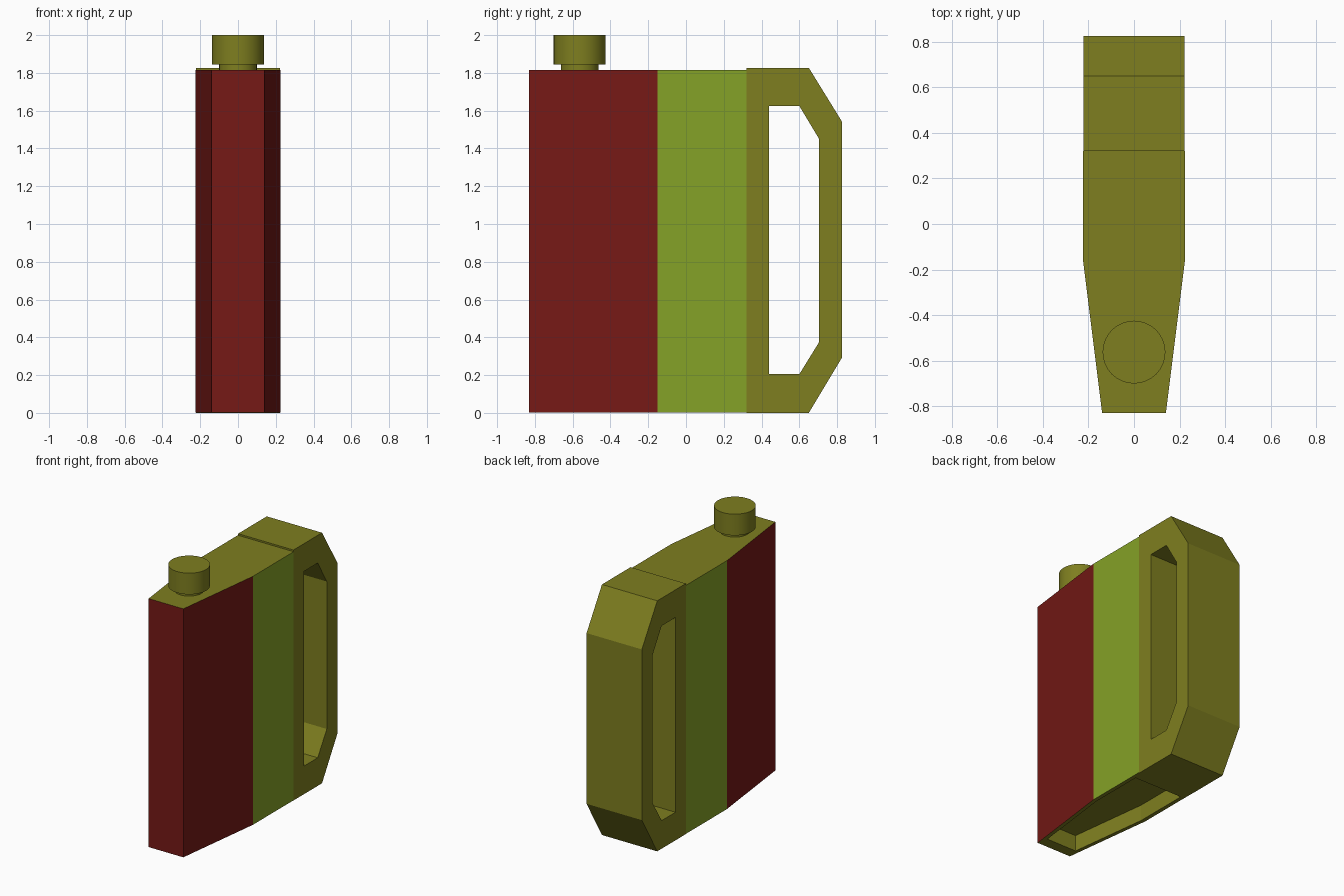
import bpy, bmesh, math

if "Cube" in bpy.data.objects:
    bpy.data.objects.remove(bpy.data.objects["Cube"])


def material(name, rgb):
    m = bpy.data.materials.new(name)
    m.diffuse_color = (*rgb, 1)
    m.use_nodes = True
    m.node_tree.nodes["Principled BSDF"].inputs["Base Color"].default_value = m.diffuse_color
    return m


olive = material("olive", (0.21, 0.21, 0.014))
red = material("red", (0.18, 0.010, 0.008))
green = material("green", (0.235, 0.36, 0.02))


def make_object(name, bm, mats):
    bmesh.ops.recalc_face_normals(bm, faces=bm.faces[:])
    me = bpy.data.meshes.new(name)
    bm.to_mesh(me)
    bm.free()
    ob = bpy.data.objects.new(name, me)
    bpy.context.collection.objects.link(ob)
    for m in mats:
        me.materials.append(m)
    return ob


def bridge(bm, a, b):
    n = len(a)
    return [bm.faces.new((a[i], a[(i + 1) % n], b[(i + 1) % n], b[i])) for i in range(n)]


# Body: tapered panel-sided tank with a recessed base
half = [(0.14, -0.83), (0.225, -0.15), (0.225, 0.32)]
outline = half + [(-x, y) for x, y in reversed(half)]
cy = -0.22
bm = bmesh.new()


def ring(z, s=1.0):
    return [bm.verts.new((x * s, cy + (y - cy) * s, z)) for x, y in outline]


top, base, rim, recess = ring(1.815), ring(0.003), ring(0.003, 0.87), ring(0.12, 0.87)
bm.faces.new(top)
sides = bridge(bm, top, base)
bridge(bm, base, rim)
bridge(bm, rim, recess)
bm.faces.new(recess)
for f in sides:
    f.material_index = 1 if f.calc_center_median().y < -0.15 else 2
make_object("body", bm, [olive, red, green])

# Handle: chamfered loop with a through opening
outer = [(0.32, 0), (0.65, 0), (0.827, 0.295), (0.827, 1.54), (0.65, 1.827), (0.32, 1.827)]
inner = [(0.44, 0.205), (0.60, 0.205), (0.705, 0.375), (0.705, 1.45), (0.60, 1.625), (0.44, 1.625)]
bm = bmesh.new()
loops = [[bm.verts.new((x, y, z)) for y, z in pts]
         for x in (-0.223, 0.223) for pts in (outer, inner)]
lo, li, ro, ri = loops
for a, b in ((lo, li), (ro, ri), (lo, ro), (li, ri)):
    bridge(bm, a, b)
make_object("handle", bm, [olive])


# Neck and screw cap
def cylinder(name, radius, z0, z1):
    bpy.ops.mesh.primitive_cylinder_add(vertices=32, radius=radius, depth=z1 - z0,
                                        location=(0, -0.563, (z0 + z1) / 2))
    ob = bpy.context.object
    ob.name = name
    ob.data.materials.append(olive)
    bpy.ops.object.shade_smooth_by_angle(angle=math.radians(35))


cylinder("neck", 0.10, 1.80, 1.85)
cylinder("cap", 0.138, 1.845, 2.0)
